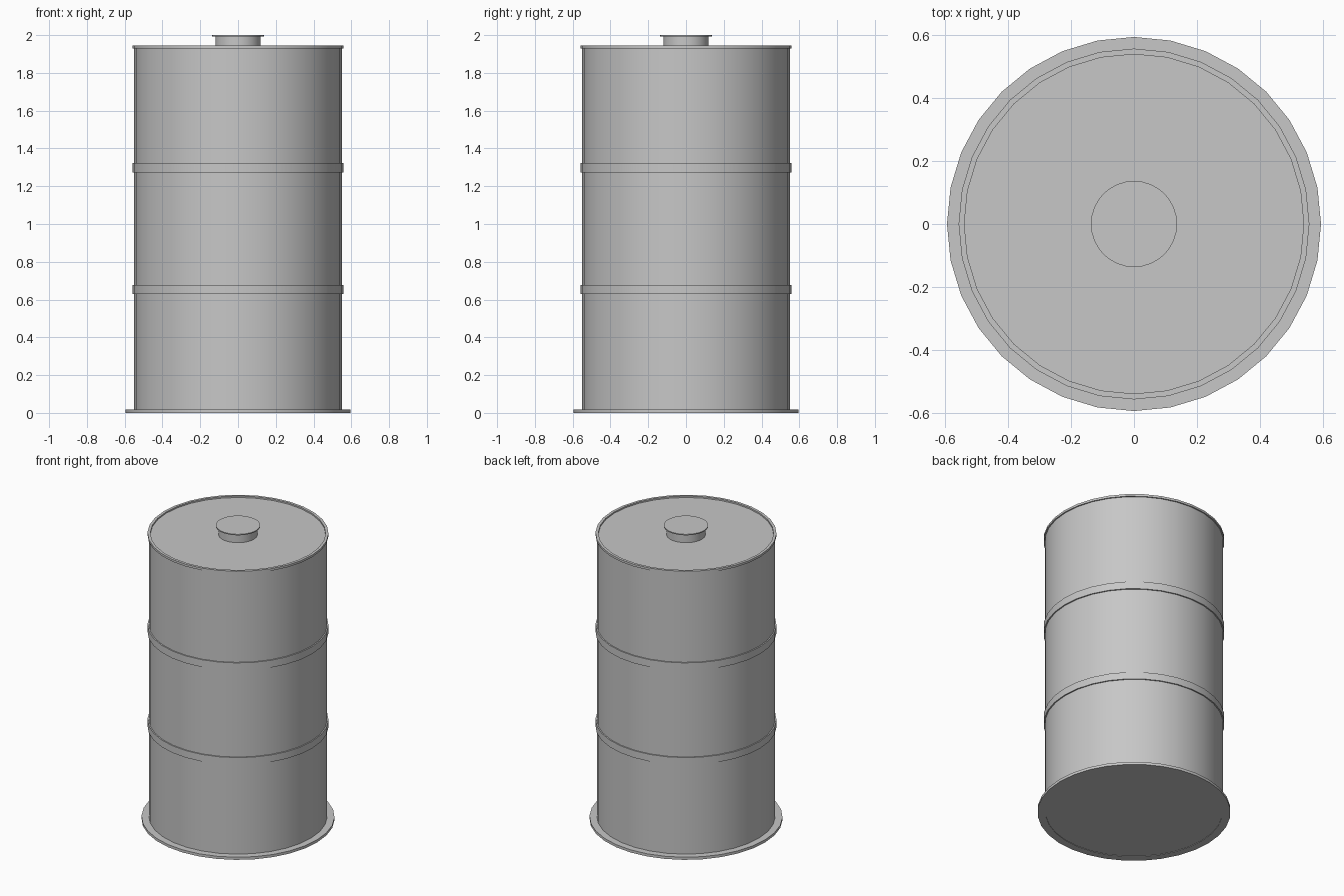
import bpy, bmesh, math

if "Cube" in bpy.data.objects:
    bpy.data.objects.remove(bpy.data.objects["Cube"])

SEGMENTS = 32

grey = bpy.data.materials.new("drum_grey")
grey.diffuse_color = (0.57, 0.57, 0.57, 1)
grey.use_nodes = True
grey.node_tree.nodes["Principled BSDF"].inputs["Base Color"].default_value = grey.diffuse_color


def lathe(name, profile, closed=False):
    """Spin an (r, z) profile, listed bottom to top, around z."""
    bm = bmesh.new()
    rings = []
    for r, z in profile:
        if r == 0:
            rings.append([bm.verts.new((0, 0, z))] * SEGMENTS)
        else:
            rings.append([bm.verts.new((r * math.cos(a), r * math.sin(a), z))
                          for a in (2 * math.pi * i / SEGMENTS for i in range(SEGMENTS))])
    pairs = list(zip(rings, rings[1:]))
    if closed:
        pairs.append((rings[-1], rings[0]))
    for low, high in pairs:
        for i in range(SEGMENTS):
            j = (i + 1) % SEGMENTS
            corners = [low[i], low[j], high[j], high[i]]
            bm.faces.new(list(dict.fromkeys(corners)))
    bmesh.ops.recalc_face_normals(bm, faces=bm.faces)
    mesh = bpy.data.meshes.new(name)
    bm.to_mesh(mesh)
    bm.free()
    mesh.materials.append(grey)
    obj = bpy.data.objects.new(name, mesh)
    bpy.context.collection.objects.link(obj)
    bpy.ops.object.select_all(action='DESELECT')
    bpy.context.view_layer.objects.active = obj
    obj.select_set(True)
    bpy.ops.object.shade_smooth_by_angle(angle=math.radians(30))
    return obj


def ring(name, inner, outer, z0, z1):
    """Flat band with a rectangular section."""
    return lathe(name, [(inner, z0), (outer, z0), (outer, z1), (inner, z1)], closed=True)


# Drum body with its floor and slightly sunken lid
lathe("drum_body", [(0, 0.003), (0.55, 0.003), (0.55, 1.935), (0, 1.935)])

# Wide foot, two hoops and the top rim
ring("base_flange", 0.545, 0.595, 0.0, 0.018)
ring("lower_hoop", 0.54, 0.558, 0.63, 0.678)
ring("upper_hoop", 0.54, 0.558, 1.272, 1.322)
ring("top_rim", 0.54, 0.558, 1.93, 1.945)

# Filler neck with its thin overhanging cap
lathe("filler_cap", [(0, 1.93), (0.12, 1.93), (0.12, 1.993),
                     (0.137, 1.993), (0.137, 2.0), (0, 2.0)])
